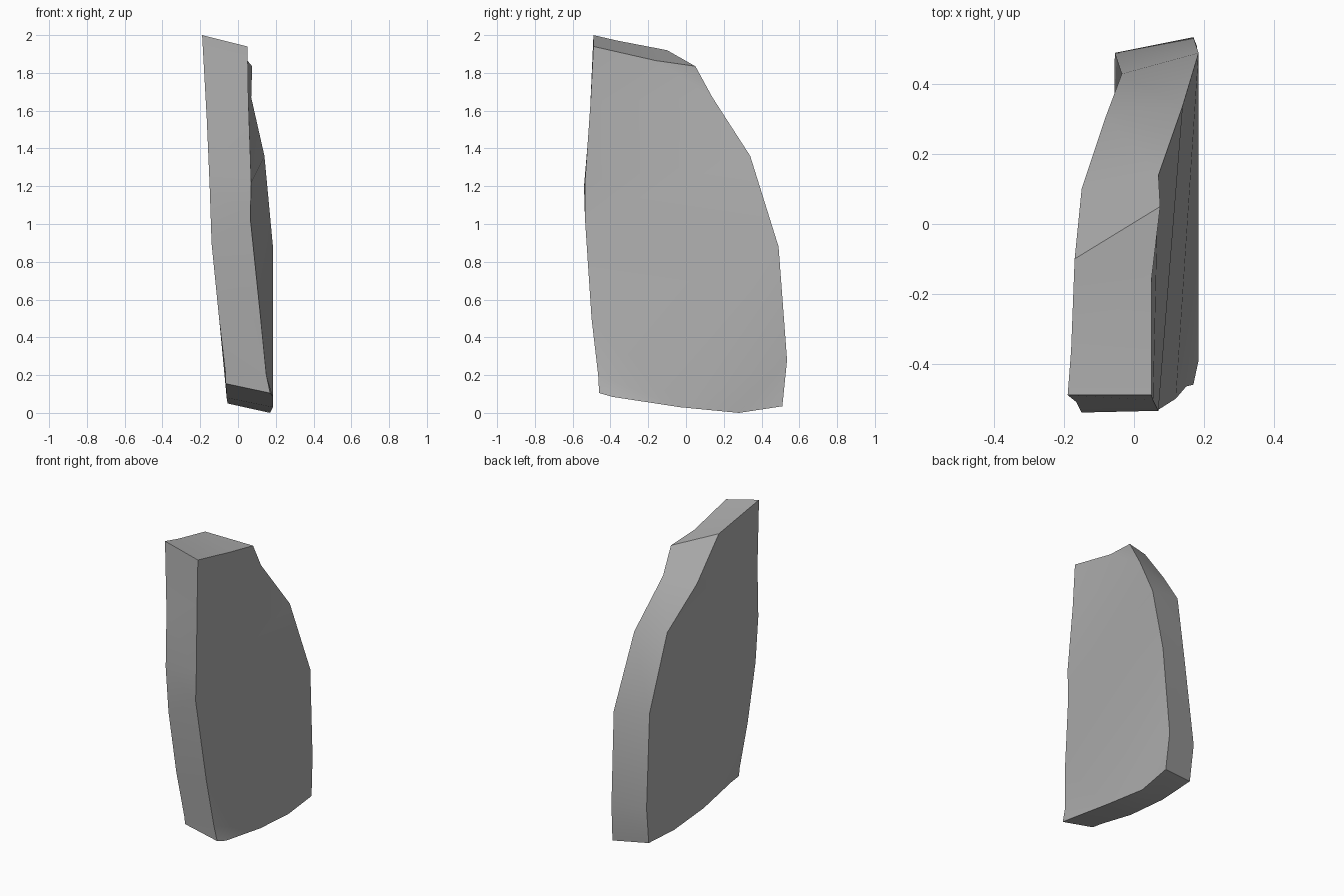
import bpy
import bmesh
import math

default_cube = bpy.data.objects.get("Cube")
if default_cube is not None:
    bpy.data.objects.remove(default_cube, do_unlink=True)


def make_material(name, value):
    """One flat grey material, matching in viewport and render."""
    material = bpy.data.materials.new(name)
    material.use_nodes = True
    color = (value, value, value, 1)
    material.diffuse_color = color
    material.node_tree.nodes["Principled BSDF"].inputs["Base Color"].default_value = color
    return material


# Rim of the slab: each entry pairs a point on the left face with one on the right face
top_rim = [
    ((.05, -.49, 1.94), (-.19, -.49, 2)),
    ((.05, -.16, 1.865), (-.18, -.36, 1.97)),
    ((.075, .05, 1.835), (-.17, -.1, 1.92)),
]
back_rim = [
    ((.07, .14, 1.67), (-.15, .1, 1.66)),
    ((.14, .34, 1.36), (-.08, .31, 1.4)),
    ((.185, .49, .88), (-.035, .43, .9)),
    ((.17, .535, .28), (-.055, .49, .3)),
]
bottom_rim = [
    ((.18, .51, .035), (-.05, .46, .06)),
    ((.17, .28, 0), (-.055, .2, .05)),
    ((.185, -.03, .03), (-.06, -.1, .08)),
    ((.185, -.39, .085), (-.06, -.38, .14)),
]
front_rim = [
    ((.17, -.46, .105), (-.065, -.46, .155)),
    ((.15, -.465, .2), (-.065, -.465, .2)),
    ((.12, -.5, .5), (-.1, -.5, .5)),
    ((.065, -.535, 1.03), (-.14, -.525, .9)),
    ((.07, -.535, 1.22), (-.15, -.54, 1.2)),
    ((.055, -.505, 1.65), (-.165, -.51, 1.55)),
]
rim = top_rim + back_rim + bottom_rim + front_rim


def build_slab(name, pairs, material):
    """Bridge two outlines with a rim and close both broad faces."""
    bm = bmesh.new()
    left = [bm.verts.new(pair[0]) for pair in pairs]
    right = [bm.verts.new(pair[1]) for pair in pairs]
    count = len(pairs)
    for i in range(count):
        j = (i + 1) % count
        bm.faces.new((left[i], left[j], right[j], right[i]))
    broad_faces = [bm.faces.new(left), bm.faces.new(list(reversed(right)))]
    bmesh.ops.recalc_face_normals(bm, faces=bm.faces[:])
    bmesh.ops.triangulate(bm, faces=broad_faces, ngon_method='BEAUTY')

    mesh = bpy.data.meshes.new(name)
    bm.to_mesh(mesh)
    bm.free()
    mesh.materials.append(material)
    slab = bpy.data.objects.new(name, mesh)
    bpy.context.collection.objects.link(slab)
    return slab


# Leaning stone slab with soft facets and crisp rim edges
stone_slab = build_slab("stone_slab", rim, make_material("stone_grey", .42))
bpy.ops.object.select_all(action='DESELECT')
stone_slab.select_set(True)
bpy.context.view_layer.objects.active = stone_slab
bpy.ops.object.shade_smooth_by_angle(angle=math.radians(35))
